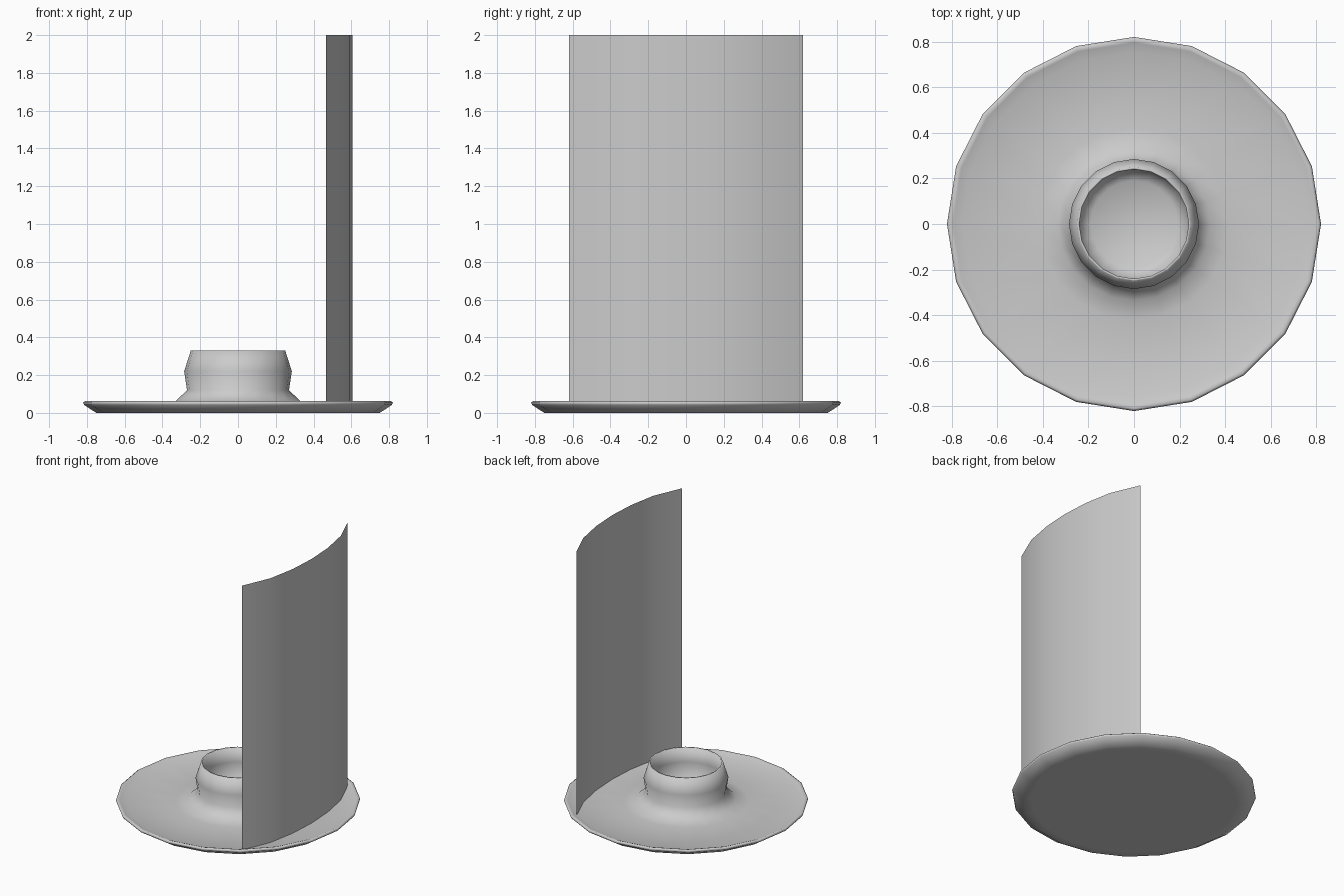
import bpy, bmesh
from math import sin, cos, pi

if "Cube" in bpy.data.objects:
    bpy.data.objects.remove(bpy.data.objects["Cube"])

SIDES = 20


def make_object(name, bm):
    bmesh.ops.recalc_face_normals(bm, faces=bm.faces)
    for f in bm.faces:
        f.smooth = True
    mesh = bpy.data.meshes.new(name)
    bm.to_mesh(mesh)
    bm.free()
    obj = bpy.data.objects.new(name, mesh)
    bpy.context.collection.objects.link(obj)
    return obj


def lathe(name, profile):
    """Spin (radius, height) points round z; radius 0 becomes a pole."""
    bm = bmesh.new()
    rings = []
    for r, z in profile:
        n = SIDES if r else 1
        rings.append([bm.verts.new((r * cos(2 * pi * i / SIDES),
                                    r * sin(2 * pi * i / SIDES), z)) for i in range(n)])
    for a, b in zip(rings, rings[1:]):
        for i in range(SIDES):
            j = (i + 1) % SIDES
            quad = [a[i % len(a)], a[j % len(a)], b[j % len(b)], b[i % len(b)]]
            bm.faces.new(list(dict.fromkeys(quad)))
    return make_object(name, bm)


# Shallow dish with the candle cup rising from its middle
lathe("dish_and_cup", [
    (0, 0), (0.69, 0), (0.75, 0), (0.815, 0.042), (0.82, 0.055), (0.81, 0.062),
    (0.795, 0.058), (0.755, 0.042), (0.42, 0.045), (0.335, 0.058),
    (0.27, 0.12), (0.285, 0.22), (0.25, 0.33), (0.24, 0.33),
    (0.245, 0.22), (0.235, 0.10), (0.19, 0.07), (0, 0.065)])

# Thin curved wind shield standing at the +x side
half = [(0.605, 0), (0.593, 0.205), (0.555, 0.41), (0.465, 0.62)]
arc = [(x, -y) for x, y in half[:0:-1]] + half
bm = bmesh.new()
low, high = [[bm.verts.new((x, y, z)) for x, y in arc] for z in (0.018, 2.0)]
for i in range(len(arc) - 1):
    bm.faces.new((low[i], low[i + 1], high[i + 1], high[i]))
make_object("wind_shield", bm)
